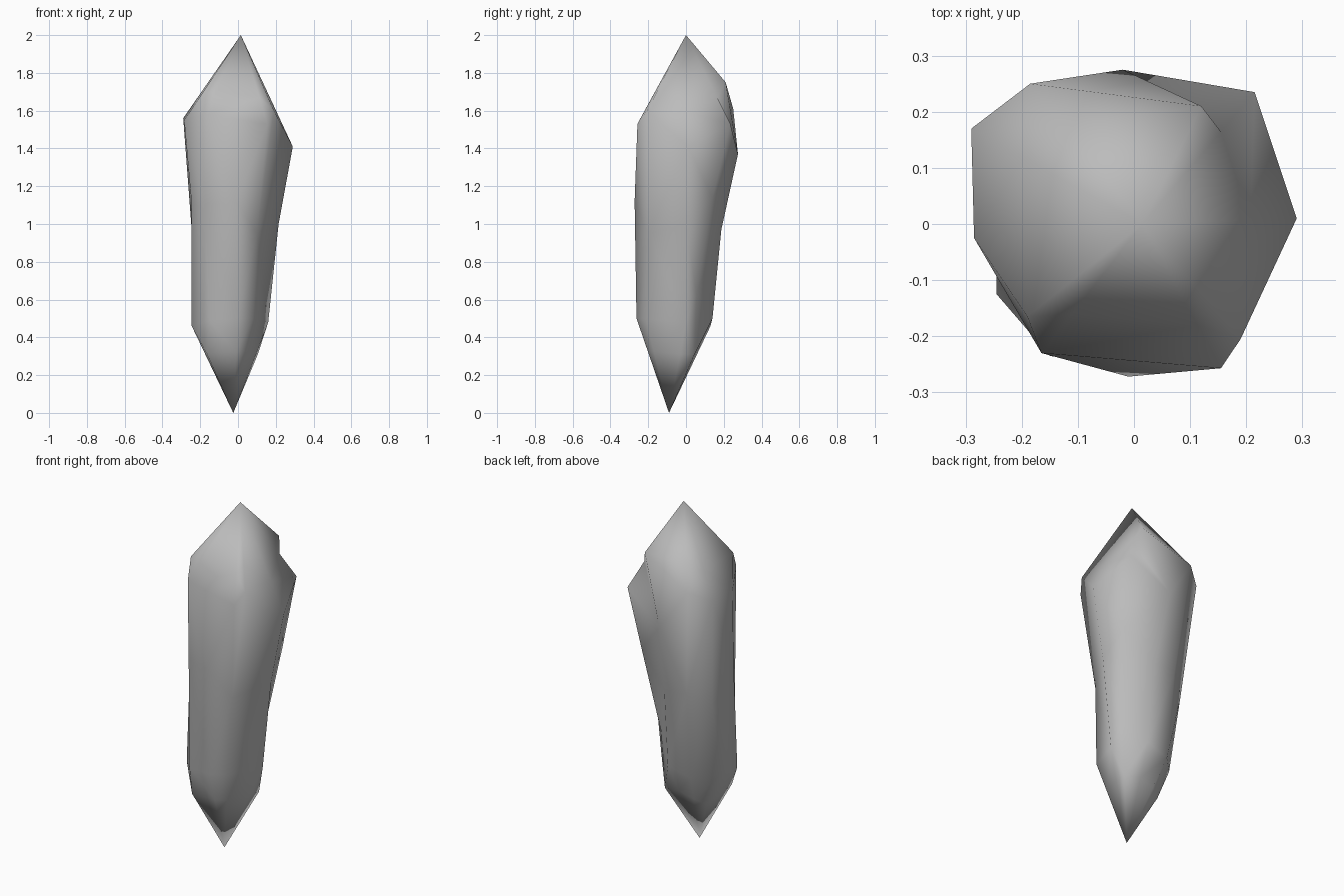
import bpy, bmesh
from mathutils import Vector

cube = bpy.data.objects.get("Cube")
if cube:
    bpy.data.objects.remove(cube)

# Pale grey stone
stone = bpy.data.materials.new("grey_stone")
stone.use_nodes = True
colour = (0.5, 0.5, 0.5, 1)
stone.diffuse_color = colour
stone.node_tree.nodes["Principled BSDF"].inputs["Base Color"].default_value = colour

# Uneven nine-sided sections of the shaft
lower = [(.12, .055, .63), (.16, 0, .48), (.08, -.215, .5), (0, -.262, .5), (-.15, -.235, .49),
         (-.245, -.125, .46), (-.235, .01, .47), (-.12, .13, .46), (.02, .14, .5)]
middle = [(.19, .14, 1.14), (.215, 0, 1), (.1, -.2, .95), (-.01, -.272, 1.12), (-.18, -.2, 1.1),
          (-.245, -.09, 1.1), (-.24, .1, .9), (-.13, .18, .97), (.01, .187, .97)]
shoulder = [(.215, .235, 1.53), (.29, .01, 1.41), (.19, -.205, 1.6), (.155, -.257, 1.53),
            (-.165, -.23, 1.58), (-.285, -.025, 1.55), (-.29, .17, 1.56), (-.185, .25, 1.61),
            (-.02, .275, 1.37)]
foot_tip = (-.025, -.09, 0)
top_tip = (.015, 0, 2)


def taper(ring, tip, amount, chips):
    """Section part way to the tip, with a few corners knocked off line."""
    return [chips.get(i, Vector(p).lerp(Vector(tip), amount)) for i, p in enumerate(ring)]


foot = taper(lower, foot_tip, .35,
             {0: (.105, .045, .31), 4: (-.165, -.19, .315), 6: (-.145, .02, .27)})
crown = taper(shoulder, top_tip, .3, {5: (-.19, -.165, 1.69), 8: (.12, .21, 1.75)})

# Crystal, closed by a point at each end
bm = bmesh.new()
rings = [[bm.verts.new(p) for p in ring] for ring in (foot, lower, middle, shoulder, crown)]
foot_point = bm.verts.new(foot_tip)
top_point = bm.verts.new(top_tip)
count = len(lower)
for i in range(count):
    j = (i + 1) % count
    bm.faces.new((rings[0][i], rings[0][j], foot_point))
    bm.faces.new((rings[-1][j], rings[-1][i], top_point))
    for low, high in zip(rings, rings[1:]):
        bm.faces.new((low[i], high[i], high[j], low[j]))
bmesh.ops.triangulate(bm, faces=[f for f in bm.faces if len(f.verts) > 3])
bmesh.ops.recalc_face_normals(bm, faces=bm.faces)
for face in bm.faces:
    face.smooth = True

mesh = bpy.data.meshes.new("crystal")
bm.to_mesh(mesh)
bm.free()
mesh.materials.append(stone)
crystal = bpy.data.objects.new("crystal", mesh)
bpy.context.collection.objects.link(crystal)
